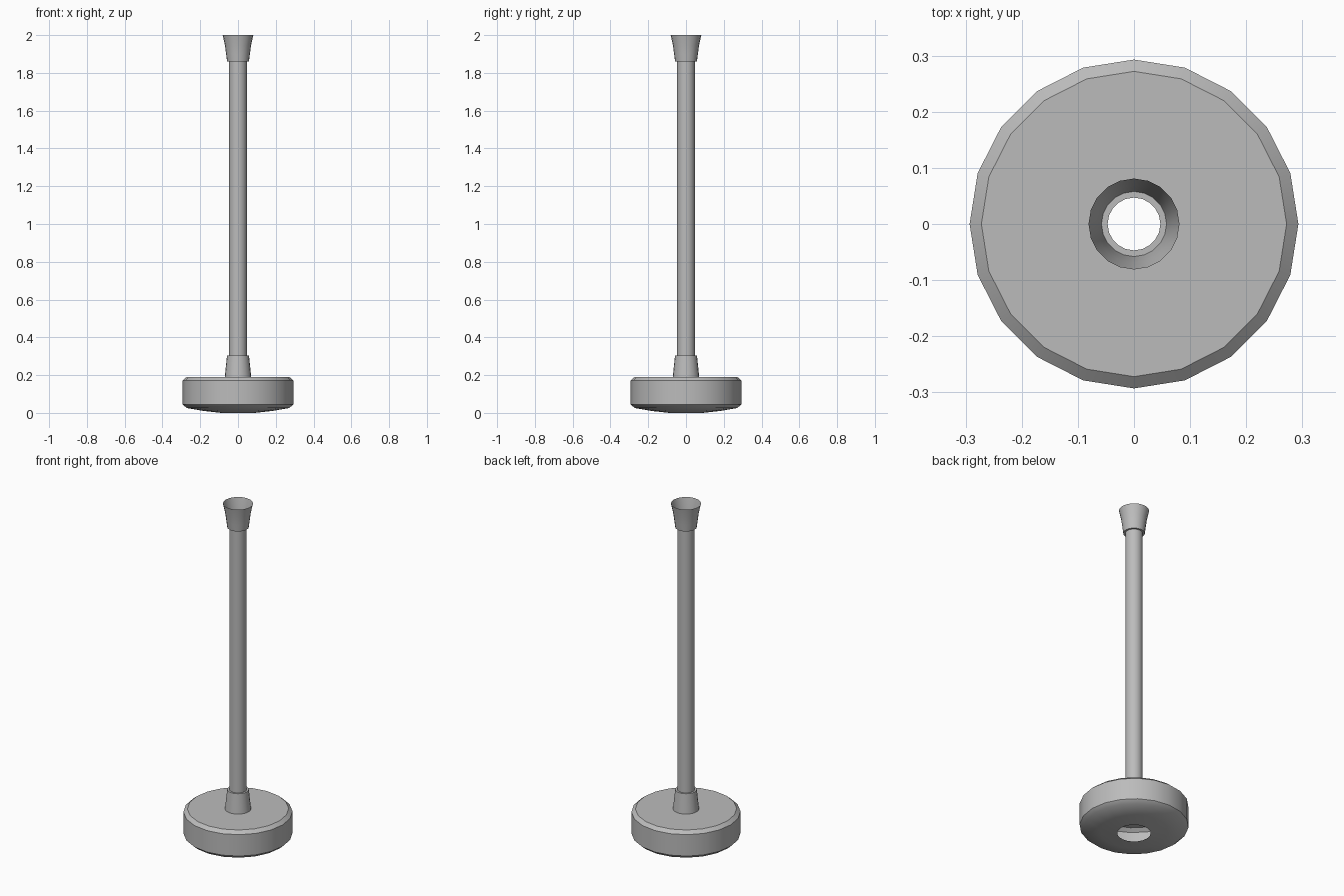
import bpy, bmesh
from math import radians, pi

cube = bpy.data.objects.get("Cube")
if cube:
    bpy.data.objects.remove(cube, do_unlink=True)

SIDES = 20

grey = bpy.data.materials.new("plain_grey")
grey.use_nodes = True
colour = (0.5, 0.5, 0.5, 1)
grey.diffuse_color = colour
grey.node_tree.nodes["Principled BSDF"].inputs["Base Color"].default_value = colour


def lathe(name, profile):
    """Turn a (radius, height) profile, listed bottom to top outside, into a thin shell."""
    bm = bmesh.new()
    verts = [bm.verts.new((r, 0, z)) for r, z in profile]
    edges = [bm.edges.new(pair) for pair in zip(verts, verts[1:])]
    bmesh.ops.spin(bm, geom=verts + edges, cent=(0, 0, 0), axis=(0, 0, 1),
                   angle=2 * pi, steps=SIDES, use_merge=True)
    bmesh.ops.remove_doubles(bm, verts=bm.verts, dist=1e-4)
    # Point the faces away from the axis
    bm.normal_update()
    outward = sum(f.normal.xy.dot(f.calc_center_median().xy) * f.calc_area()
                  for f in bm.faces)
    if outward < 0:
        bmesh.ops.reverse_faces(bm, faces=bm.faces)
    mesh = bpy.data.meshes.new(name)
    bm.to_mesh(mesh)
    bm.free()
    mesh.materials.append(grey)
    obj = bpy.data.objects.new(name, mesh)
    bpy.context.collection.objects.link(obj)
    bpy.ops.object.select_all(action="DESELECT")
    obj.select_set(True)
    bpy.context.view_layer.objects.active = obj
    bpy.ops.object.shade_smooth_by_angle(angle=radians(40))


# Hollow weighted foot, open underneath
lathe("base", [(0.09, 0), (0.18, 0.01), (0.272, 0.026), (0.293, 0.045),
               (0.293, 0.172), (0.272, 0.19), (0.07, 0.19)])

# Tapered sleeve where the pole meets the foot
lathe("lower_collar", [(0.07, 0.19), (0.058, 0.305), (0.047, 0.305)])

# Open tube
lathe("pole", [(0.047, 0.305), (0.047, 1.86)])

# Flared cup with a ledge underneath
lathe("top_cup", [(0.047, 1.86), (0.058, 1.86), (0.063, 1.9),
                  (0.069, 1.945), (0.081, 2.0)])
